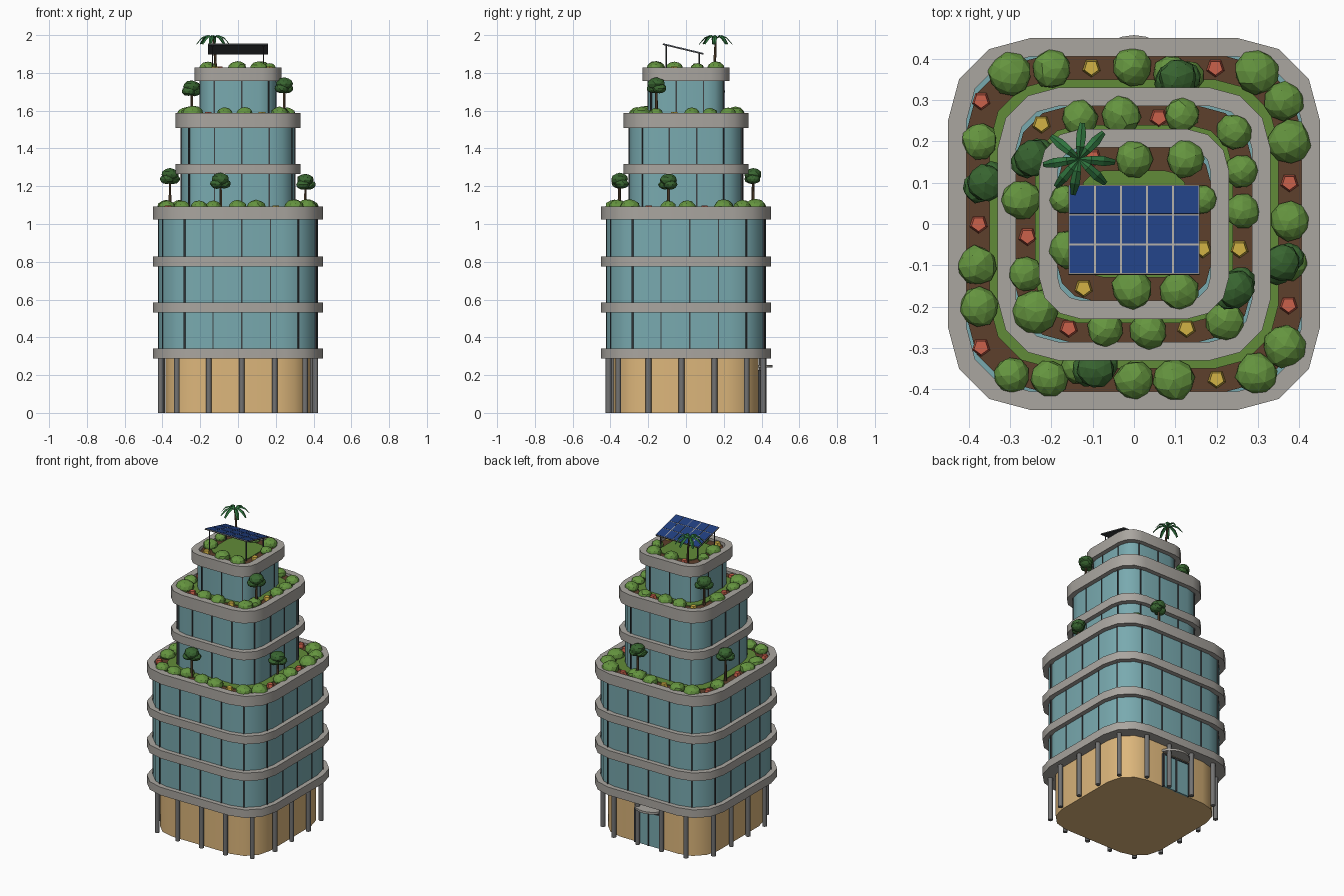
import bpy, bmesh, math, random
from mathutils import Vector, Matrix

if "Cube" in bpy.data.objects:
    bpy.data.objects.remove(bpy.data.objects["Cube"])

random.seed(4)


def mat(name, r, g, b):
    m = bpy.data.materials.new(name)
    m.diffuse_color = (r, g, b, 1)
    m.use_nodes = True
    m.node_tree.nodes["Principled BSDF"].inputs["Base Color"].default_value = m.diffuse_color
    return m


CONCRETE = mat("concrete", .40, .38, .35)
TAN = mat("tan_wall", .72, .47, .20)
GLASS = mat("glass", .19, .40, .43)
DARK = mat("dark_metal", .05, .055, .06)
STEEL = mat("steel", .17, .17, .17)
SOIL = mat("soil", .11, .05, .025)
GRASS = mat("grass", .12, .26, .04)
LEAF = mat("bush_leaf", .13, .30, .05)
DLEAF = mat("tree_leaf", .04, .13, .03)
PALM = mat("palm_leaf", .03, .18, .05)
BARK = mat("bark", .10, .06, .03)
RED = mat("red_flower", .60, .12, .07)
YELLOW = mat("yellow_flower", .65, .45, .06)
BLUE = mat("solar_cell", .015, .05, .22)


def finish(bm, name, m, smooth=False):
    bmesh.ops.recalc_face_normals(bm, faces=bm.faces)
    me = bpy.data.meshes.new(name)
    bm.to_mesh(me)
    bm.free()
    me.materials.append(m)
    ob = bpy.data.objects.new(name, me)
    bpy.context.collection.objects.link(ob)
    if smooth:
        bpy.context.view_layer.objects.active = ob
        ob.select_set(True)
        bpy.ops.object.shade_smooth_by_angle(angle=math.radians(40))
        ob.select_set(False)
    return ob


def outline(h, r, seg=3):
    """Rounded square of half-width h, corner radius r."""
    c, pts = h - r, []
    for q, (sx, sy) in enumerate([(1, 1), (-1, 1), (-1, -1), (1, -1)]):
        for i in range(seg + 1):
            a = math.pi / 2 * (q + i / seg)
            pts.append((sx * c + r * math.cos(a), sy * c + r * math.sin(a)))
    return pts


def prism(name, h, z0, z1, m, hole=None):
    bm = bmesh.new()
    r = h * .444
    loops = [outline(h, r)] + ([outline(hole, r - h + hole)] if hole else [])
    rings = [[[bm.verts.new((x, y, z)) for x, y in lp] for z in (z0, z1)] for lp in loops]
    n = len(loops[0])

    def bridge(a, b):
        for i in range(n):
            j = (i + 1) % n
            bm.faces.new((a[i], a[j], b[j], b[i]))
    for lo, hi in rings:
        bridge(lo, hi)
    if hole:
        bridge(rings[0][0], rings[1][0])
        bridge(rings[0][1], rings[1][1])
    else:
        bm.faces.new(rings[0][0])
        bm.faces.new(rings[0][1])
    return finish(bm, name, m, True)


def walk(h, n, start=0.0):
    """n evenly spaced (x, y, angle) round a rounded square, from front centre."""
    r = h * .444
    s, arc = 2 * (h - r), math.pi / 2 * r
    for k in range(n):
        d = start + k * 4 * (s + arc) / n + s / 2
        q, d = int(d // (s + arc)), d % (s + arc)
        if d < s:
            p, a = Vector((d - s / 2, -h, 0)), 0
        else:
            a = (d - s) / r
            p = Vector((h - r + r * math.sin(a), -(h - r) - r * math.cos(a), 0))
        p.rotate(Matrix.Rotation(q * math.pi / 2, 3, 'Z'))
        yield p.x, p.y, a + q * math.pi / 2


def box(bm, c, size, rot=Matrix()):
    bmesh.ops.create_cube(bm, size=1, matrix=Matrix.Translation(c) @ rot @ Matrix.Diagonal((*size, 1)))


def rod(bm, a, b, r1, r2, seg=8):
    a, b = Vector(a), Vector(b)
    q = (b - a).to_track_quat('Z', 'Y').to_matrix().to_4x4()
    bmesh.ops.create_cone(bm, cap_ends=True, segments=seg, radius1=r1, radius2=r2,
                          depth=(b - a).length, matrix=Matrix.Translation((a + b) / 2) @ q)


def blob(bm, c, r, rz, sub=2):
    vs = bmesh.ops.create_icosphere(bm, subdivisions=sub, radius=1)['verts']
    turn = Matrix.Rotation(random.uniform(0, 6), 3, 'Z')
    for v in vs:
        p = turn @ v.co * random.uniform(.93, 1.06)
        v.co = Vector(c) + Vector((p.x * r, p.y * r, p.z * rz))


# ground floor and columns
prism("ground_floor", .385, 0, .30, TAN)
bm = bmesh.new()
for x, y, a in walk(.41, 17, .02):
    rod(bm, (x, y, 0), (x, y, .30), .015, .015, 10)
finish(bm, "columns", STEEL, True)

# back entrance: door glass, frame, canopy
bm = bmesh.new()
box(bm, (0, .387, .11), (.19, .012, .22))
finish(bm, "door_glass", GLASS)
bm = bmesh.new()
for x in (-.097, 0, .097):
    box(bm, (x, .389, .112), (.01, .018, .224))
box(bm, (0, .389, .223), (.204, .018, .01))
finish(bm, "door_frame", DARK)
bm = bmesh.new()
rod(bm, (0, .345, .24), (0, .345, .254), .112, .112, 24)
finish(bm, "entrance_canopy", CONCRETE, True)

# glass storeys with mullions
for i, (h, z0, z1, n) in enumerate([(.42, .33, .54, 20), (.42, .57, .78, 20), (.42, .82, 1.03, 20),
                                    (.30, 1.06, 1.27, 15), (.30, 1.31, 1.52, 15), (.20, 1.56, 1.765, 10)]):
    prism(f"glass_storey_{i+1}", h, z0, z1, GLASS)
    bm = bmesh.new()
    for x, y, a in walk(h, n, .02):
        box(bm, (x, y, (z0 + z1) / 2), (.007, .008, z1 - z0), Matrix.Rotation(a, 4, 'Z'))
    finish(bm, f"mullions_{i+1}", DARK)

# plain floor slabs
for i, (h, z0) in enumerate([(.45, .288), (.45, .532), (.45, .776), (.33, 1.264)]):
    prism(f"floor_slab_{i+1}", h, z0, z0 + .053, CONCRETE)

# planted terraces: rim, underside, soil, lawn
for i, (h, hole, lawn, z0, z1) in enumerate([(.45, .405, .35, 1.024, 1.093), (.33, .285, .24, 1.508, 1.587),
                                             (.23, .185, .13, 1.757, 1.828)]):
    prism(f"terrace_rim_{i+1}", h, z0, z1, CONCRETE, hole)
    prism(f"terrace_floor_{i+1}", hole, z0, z1 - .025, CONCRETE)
    prism(f"soil_{i+1}", hole, z1 - .024, z1 - .016, SOIL)
    prism(f"lawn_{i+1}", lawn, z1 - .016, z1 - .011, GRASS)

# bushes (x, y, radius)
BUSHES = [
    (1.077, [(-.30, .363, .053), (-.20, .375, .048), (-.006, .38, .048), (.09, .36, .046), (.13, .356, .04),
             (.297, .368, .055), (.364, .298, .048), (.376, .20, .053), (.376, .007, .048), (.376, -.094, .043),
             (.364, -.295, .053), (.297, -.363, .051), (.096, -.378, .051), (0, -.378, .048), (-.13, -.345, .044),
             (-.205, -.375, .046), (-.297, -.366, .044), (-.376, -.20, .048), (-.38, -.10, .048),
             (-.374, .20, .044)]),
    (1.571, [(-.132, .257, .044), (-.03, .262, .048), (.115, .264, .042), (.243, .223, .044), (.26, .128, .04),
             (.263, .031, .042), (.22, -.235, .048), (.035, -.259, .046), (-.07, -.254, .044),
             (-.238, -.213, .055), (-.263, -.121, .042), (-.272, .06, .048), (.235, -.16, .04)]),
    (1.812, [(0, .157, .046), (.125, .157, .046), (.165, .06, .036), (.11, -.162, .046), (-.004, -.157, .05),
             (-.16, -.06, .047), (-.17, .06, .035)]),
]
for i, (z, spots) in enumerate(BUSHES):
    bm = bmesh.new()
    for x, y, r in spots:
        blob(bm, (x, y, z + .012), r, r * .78)
    finish(bm, f"bushes_{i+1}", LEAF)

# flowers
reds = [(-.37, .298, 1.077), (.197, .378, 1.077), (.376, .10, 1.077), (.374, -.196, 1.077), (-.376, 0, 1.077),
        (-.37, -.298, 1.077), (.06, .257, 1.571), (-.258, -.03, 1.571), (-.158, -.252, 1.571), (-.10, .16, 1.812)]
yellows = [(-.103, .378, 1.077), (.20, -.375, 1.077), (-.224, .242, 1.571), (.255, -.06, 1.571),
           (.127, -.252, 1.571), (-.122, -.155, 1.812), (.166, -.06, 1.812)]
for name, spots, m in (("red_flowers", reds, RED), ("yellow_flowers", yellows, YELLOW)):
    bm = bmesh.new()
    for x, y, z in spots:
        rod(bm, (x, y, z), (x, y, z + .022), .023, .018, 5)
    finish(bm, name, m)

# terrace trees (x, y, soil z, crown z)
bt, bc = bmesh.new(), bmesh.new()
for x, y, z, c in [(.105, .355, 1.075, 1.25), (-.36, .10, 1.075, 1.25), (-.092, -.352, 1.075, 1.225),
                   (.357, -.094, 1.075, 1.22), (.245, -.157, 1.57, 1.73), (-.245, .16, 1.57, 1.715)]:
    rod(bt, (x, y, z), (x, y, c), .009, .006, 6)
    blob(bc, (x, y, c + .012), .046, .034)
    for k in range(2):
        a = random.uniform(0, 1) + k * math.pi
        blob(bc, (x + .02 * math.cos(a), y + .02 * math.sin(a), c - .012), .038, .026)
finish(bt, "tree_trunks", BARK)
finish(bc, "tree_crowns", DLEAF)

# rooftop palm
top = Vector((-.133, .157, 1.98))
bm = bmesh.new()
rod(bm, (-.118, .15, 1.81), (-.122, .154, 1.90), .008, .007, 6)
rod(bm, (-.122, .154, 1.90), top, .007, .005, 6)
finish(bm, "palm_trunk", BARK)
bm = bmesh.new()
for k in range(8):
    a = k * math.pi / 4 + random.uniform(-.2, .2)
    d, s = Vector((math.cos(a), math.sin(a), 0)), Vector((-math.sin(a), math.cos(a), 0))
    prev = None
    for t, z, w in ((0, 0, .004), (.03, .018, .010), (.06, .006, .012), (.088, -.028, .006)):
        p = top + d * t + Vector((0, 0, z))
        cur = [bm.verts.new(p - s * w - Vector((0, 0, w * .4))), bm.verts.new(p + Vector((0, 0, .002))),
               bm.verts.new(p + s * w - Vector((0, 0, w * .4)))]
        if prev:
            for j in (0, 1):
                bm.faces.new((prev[j], prev[j + 1], cur[j + 1], cur[j]))
        prev = cur
finish(bm, "palm_fronds", PALM)

# tilted solar panel on legs
tilt = Matrix.Translation((0, -.014, 1.928)) @ Matrix.Rotation(math.radians(-13.5), 4, 'X')
W, D = .316, .222
for name, m, parts in (
    ("panel_back", DARK, [((0, 0, -.003), (W, D, .006))]),
    ("panel_grid", CONCRETE, [((0, 0, .0008), (W, D, .0016))]),
    ("solar_cells", BLUE, [((W / 5 * (i - 2), D / 3 * j, .0015), (W / 5 - .005, D / 3 - .005, .003))
                           for i in range(5) for j in (-1, 0, 1)])):
    bm = bmesh.new()
    for c, size in parts:
        box(bm, c, size)
    bm.transform(tilt)
    finish(bm, name, m)
bm = bmesh.new()
for x in (-.135, .135):
    rod(bm, (x, -.105, 1.81), (x, -.105, 1.947), .004, .004, 6)
    rod(bm, (x, .07, 1.81), (x, .07, 1.906), .004, .004, 6)
finish(bm, "panel_legs", DARK)
